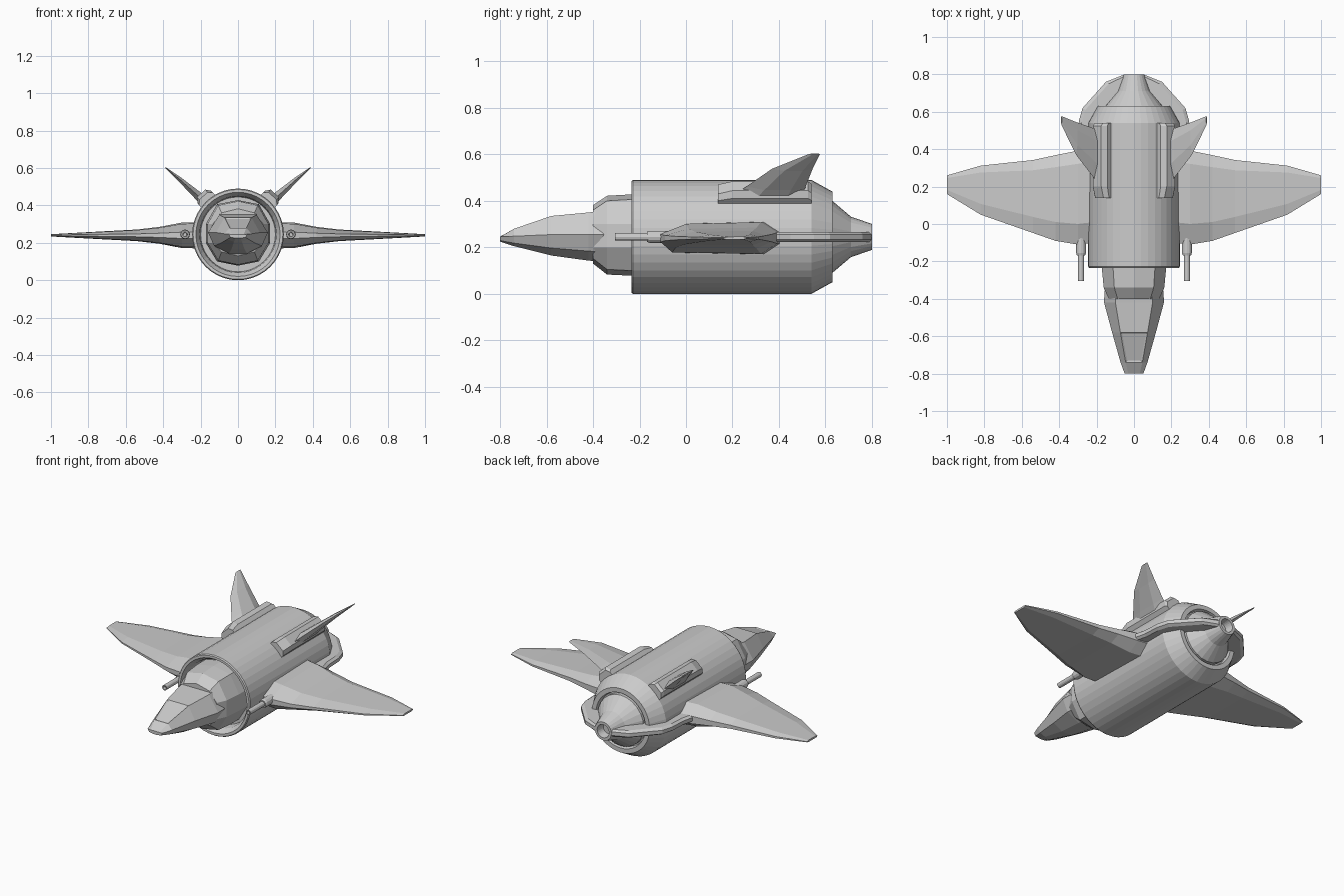
import bpy, bmesh
from math import sin, cos, pi, radians

if "Cube" in bpy.data.objects:
    bpy.data.objects.remove(bpy.data.objects["Cube"])

AXIS_Z = 0.245  # height of the fuselage axis


def loft(name, rings, mirror=False, smooth=False, windows=None):
    """Skin a list of equal-length point rings and cap both ends."""
    bm = bmesh.new()
    vs = [[bm.verts.new(p) for p in r] for r in rings]
    n = len(rings[0])
    for a, b in zip(vs, vs[1:]):
        for i in range(n):
            j = (i + 1) % n
            bm.faces.new((a[i], a[j], b[j], b[i]))
    bm.faces.new(vs[0])
    bm.faces.new(vs[-1])
    bmesh.ops.recalc_face_normals(bm, faces=bm.faces)
    if windows:
        bm.normal_update()
        faces = [f for f in bm.faces if windows(f)]
        bmesh.ops.inset_individual(bm, faces=faces, thickness=0.012, depth=-0.005)
    me = bpy.data.meshes.new(name)
    bm.to_mesh(me)
    bm.free()
    ob = bpy.data.objects.new(name, me)
    bpy.context.collection.objects.link(ob)
    if mirror:
        m = ob.modifiers.new("Mirror", "MIRROR")
        m.use_mirror_objects = False if hasattr(m, "use_mirror_objects") else None
    if smooth:
        bpy.ops.object.select_all(action='DESELECT')
        ob.select_set(True)
        bpy.context.view_layer.objects.active = ob
        bpy.ops.object.shade_smooth_by_angle(angle=radians(25))
    return ob


def lathe(name, profile, sides, x=0.0, mirror=False, smooth=False):
    """Turn a (y, radius) profile about an axis parallel to y."""
    rings = [[(x + r * cos(2 * pi * i / sides), y, AXIS_Z + r * sin(2 * pi * i / sides))
              for i in range(sides)] for y, r in profile]
    return loft(name, rings, mirror, smooth)


# mirror is plain: default x axis about the world origin
def loft_pair(name, rings):
    ob = loft(name, rings)
    ob.modifiers.new("Mirror", "MIRROR")
    return ob


# Fuselage barrel with open front rim, tapered back
lathe("fuselage", [(-.15, .05), (-.15, .2), (-.2, .205), (-.235, .225), (-.235, .24),
                   (-.228, .245), (.54, .245), (.63, .195), (.63, .168), (.605, .162),
                   (.605, .1)], 40)

# Tail cone and hollow nozzle
lathe("tail_nozzle", [(.58, .155), (.63, .155), (.71, .087), (.8, .056), (.8, .04),
                      (.75, .034), (.75, .005)], 24)


# Nose and collar behind it
def hull_ring(y, top, bot, w, mid=.245):
    half = [(.62 * w, top), (w, mid + .01), (.8 * w, mid - .6 * (mid - bot)), (.3 * w, bot)]
    pts = half + [(-x, z) for x, z in reversed(half)]
    return [(x, y, z) for x, z in pts]


loft("nose_cockpit", [hull_ring(-.8, .245, .225, .05, .236), hull_ring(-.74, .28, .205, .072, .238),
                      hull_ring(-.58, .335, .165, .117), hull_ring(-.42, .35, .143, .16),
                      hull_ring(-.36, .357, .138, .158), hull_ring(-.3, .355, .14, .14)],
     windows=lambda f: f.normal.z > .8 and -.74 < f.calc_center_median().y < -.6)


def collar_ring(y, top, bot, w):
    half = [(0, top), (.65 * w, top - .022), (w, .3), (w, .2), (.65 * w, bot + .022), (0, bot)]
    pts = half + [(-x, z) for x, z in reversed(half[1:-1])]
    return [(x, y, z) for x, z in pts]


loft("nose_collar", [collar_ring(-.4, .382, .13, .135), collar_ring(-.34, .422, .083, .162),
                     collar_ring(-.235, .428, .078, .172), collar_ring(-.13, .428, .078, .172)])


# Main wings: x, leading y, trailing y, half thickness
def wing_ring(x, y0, y1, h):
    c, z = y1 - y0, .24
    return [(x, y0, z - .25 * h), (x, y0, z + .25 * h), (x, y0 + .22 * c, z + .9 * h),
            (x, y0 + .86 * c, z + h), (x, y1, z + .35 * h), (x, y1, z - .35 * h),
            (x, y0 + .86 * c, z - h), (x, y0 + .1 * c, z - .9 * h)]


loft_pair("wing", [wing_ring(*s) for s in [(.2, -.1, .41, .07), (.3, -.11, .392, .068),
                                           (.42, -.09, .368, .045), (.54, -.048, .342, .031),
                                           (.82, .05, .312, .016), (1.0, .16, .26, .006)]])

# Flat strakes joining the wings to the nozzle
strake = [(.33, .33), (.3, .45), (.295, .55), (.275, .62), (.15, .76), (.05, .8), (.04, .75), (.1, .5), (.1, .33)]
inset = [(x - .015 if x > .14 else x, y - .01 if y > .5 else y) for x, y in strake]
loft_pair("rear_strake", [[(x, y, z) for x, y in o] for o, z in
                          [(inset, .222), (strake, .233), (strake, .255), (inset, .266)]])

# Fin pods set on the upper flanks
A = radians(48)


def pod_ring(y, s):
    pts = [(-.05, .2), (-.05, .268), (-.03, .295), (.03, .295), (.05, .268), (.05, .2)]
    out = []
    for t, r in pts:
        r = .2 + (r - .2) * s
        out.append((r * cos(A) - t * sin(A), y, AXIS_Z + r * sin(A) + t * cos(A)))
    return out


loft_pair("fin_pod", [pod_ring(.138, .8), pod_ring(.2, 1), pod_ring(.525, 1), pod_ring(.54, .85)])


# Canted tail fins
def fin_ring(x, z, y0, y1, h):
    c = y1 - y0
    return [(x, y0, z), (x - .64 * h, y0 + .3 * c, z + .77 * h), (x - .64 * h, y0 + .75 * c, z + .77 * h),
            (x, y1, z), (x + .64 * h, y0 + .75 * c, z - .77 * h), (x + .64 * h, y0 + .3 * c, z - .77 * h)]


loft_pair("tail_fin", [fin_ring(.19, .43, .215, .505, .026), fin_ring(.225, .462, .26, .515, .021),
                       fin_ring(.31, .538, .37, .545, .012), fin_ring(.388, .602, .53, .577, .003)])

# Guns at the wing roots
gun = lathe("wing_gun", [(-.05, .026), (-.155, .026), (-.168, .022), (-.168, .016), (-.305, .016),
                         (-.305, .01), (-.28, .009)], 12, x=.283)
gun.modifiers.new("Mirror", "MIRROR")
